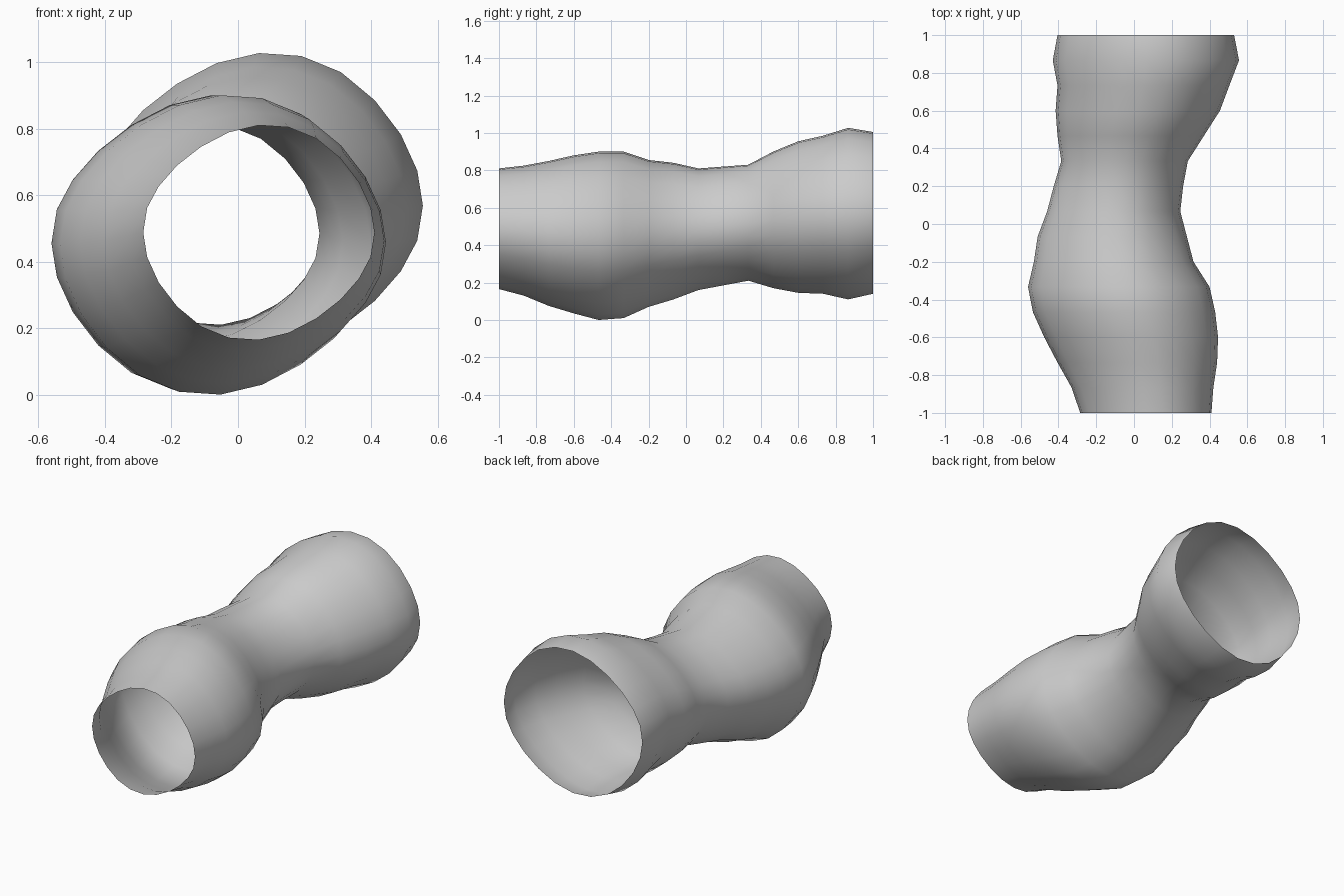
import bpy, bmesh
from math import cos, radians

if "Cube" in bpy.data.objects:
    bpy.data.objects.remove(bpy.data.objects["Cube"])

# Tube silhouette at 16 evenly spaced stations from front (y=-1) to back (y=1)
right = [.41, .42, .44, .445, .43, .40, .315, .28, .245, .26, .285, .37, .455, .505, .556, .53]
left = [-.285, -.33, -.405, -.475, -.535, -.561, -.53, -.51, -.46, -.425, -.385, -.405, -.415, -.405, -.43, -.405]
top = [.81, .825, .85, .88, .90, .90, .855, .84, .81, .82, .83, .90, .955, .985, 1.027, 1.005]
bottom = [.165, .13, .075, .035, .0, .01, .07, .11, .16, .185, .21, .17, .145, .14, .11, .14]

# Slightly skewed oval section: relative heights of a half turn in 15 degree steps
half = [0, .229, .466, .69, .875, .981, 1, .934, .799, .625, .43, .23]
section = [(cos(radians(15 * i)), h)
           for i, h in enumerate(half + [-h for h in half])]

bm = bmesh.new()
rings = []
for i, (r, l, t, b) in enumerate(zip(right, left, top, bottom)):
    y = -1 + 2 * i / 15
    rings.append([bm.verts.new(((r + l) / 2 + (r - l) / 2 * u, y,
                                (t + b) / 2 + (t - b) / 2 * v))
                  for u, v in section])

# Skin between neighbouring rings, both ends left open
n = len(section)
for a, b in zip(rings, rings[1:]):
    for j in range(n):
        k = (j + 1) % n
        bm.faces.new((a[j], a[k], b[k], b[j])).smooth = True

mesh = bpy.data.meshes.new("bent_tube")
bm.to_mesh(mesh)
bm.free()
tube = bpy.data.objects.new("bent_tube", mesh)
bpy.context.collection.objects.link(tube)
